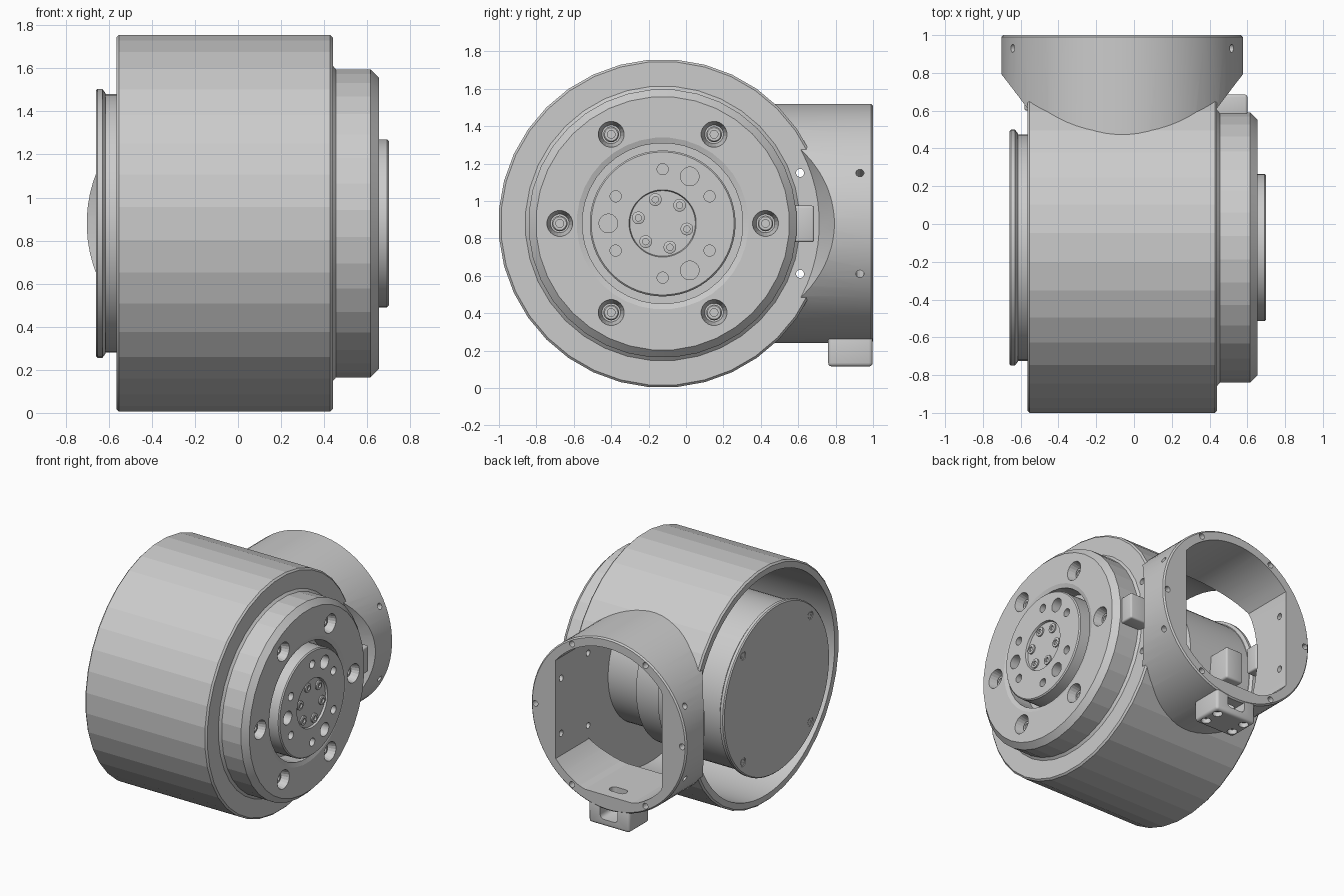
import bpy, bmesh, math
from mathutils import Vector

if "Cube" in bpy.data.objects:
    bpy.data.objects.remove(bpy.data.objects["Cube"], do_unlink=True)

X = Vector((1, 0, 0))
Y = Vector((0, 1, 0))
Z = Vector((0, 0, 1))
AXIS = Vector((0, -0.125, 0.88))       # main drum axis, along x
PORT = Vector((-0.0625, 0, 0.88))      # side port axis, along y

grey = bpy.data.materials.new("machined_grey")
grey.use_nodes = True
grey.diffuse_color = (0.6, 0.6, 0.6, 1)
grey.node_tree.nodes["Principled BSDF"].inputs["Base Color"].default_value = (0.6, 0.6, 0.6, 1)


def finish(name, bm):
    bmesh.ops.recalc_face_normals(bm, faces=bm.faces)
    me = bpy.data.meshes.new(name)
    bm.to_mesh(me)
    bm.free()
    me.materials.append(grey)
    ob = bpy.data.objects.new(name, me)
    bpy.context.collection.objects.link(ob)
    return ob


def lathe(name, parts):
    """Capped solids of revolution; each part is (profile, origin, axis, sides)."""
    bm = bmesh.new()
    for profile, origin, axis, n in parts:
        q = X.rotation_difference(axis)
        rings = []
        for a, r in profile:
            angles = [2 * math.pi * (i + 0.5) / n for i in range(n)]
            rings.append([bm.verts.new(origin + q @ Vector((a, r * math.cos(t), r * math.sin(t))))
                          for t in angles])
        for A, B in zip(rings, rings[1:]):
            for i in range(n):
                j = (i + 1) % n
                bm.faces.new((A[i], A[j], B[j], B[i]))
        bm.faces.new(rings[0])
        bm.faces.new(rings[-1])
    return finish(name, bm)


def rod(r, a, b, origin, axis=X, n=20, r2=None):
    return ([(a, r), (b, r2 or r)], origin, axis, n)


def box(name, lo, hi, bevel=0.0):
    bm = bmesh.new()
    bmesh.ops.create_cube(bm, size=1)
    for v in bm.verts:
        v.co = Vector([l + (c + 0.5) * (h - l) for l, h, c in zip(lo, hi, v.co)])
    if bevel:
        bmesh.ops.bevel(bm, geom=bm.edges[:], offset=bevel, segments=3, profile=0.5, affect='EDGES')
    return finish(name, bm)


def boolean(ob, tool, op='DIFFERENCE'):
    m = ob.modifiers.new("bool", 'BOOLEAN')
    m.operation, m.object, m.solver = op, tool, 'EXACT'
    bpy.context.view_layer.update()
    dg = bpy.context.evaluated_depsgraph_get()
    ob_mesh = bpy.data.meshes.new_from_object(ob.evaluated_get(dg))
    ob.modifiers.clear()
    ob.data = ob_mesh
    bpy.data.objects.remove(tool, do_unlink=True)


def around(r, degrees, x=0.0):
    """Points on a circle about the drum axis."""
    return [AXIS + Vector((x, r * math.cos(math.radians(d)), r * math.sin(math.radians(d))))
            for d in degrees]


sixty = range(0, 360, 60)

# Side port, relieved by cones where it overhangs the drum ends
port = lathe("port", [([(0.3, 0.64), (0.99, 0.64), (1.0, 0.63)], PORT, Y, 72)])
boolean(port, lathe("relief_cutter", [
    ([(0.435, 0.835), (0.8, 1.05)], AXIS, X, 72),
    ([(-0.56, 0.835), (-0.925, 1.05)], AXIS, X, 72)]))

# Drum housing with its stepped front collar
housing = lathe("housing", [([
    (-0.565, 0.866), (-0.553, 0.878), (0.428, 0.878), (0.44, 0.866), (0.44, 0.735),
    (0.455, 0.718), (0.615, 0.718), (0.655, 0.678), (0.655, 0.46), (0.645, 0.43),
    (0.5, 0.43)], AXIS, X, 36)])
boolean(housing, port, 'UNION')

# Hollow interior, open at the back end of the drum
boolean(housing, lathe("cavity_cutter", [([(-0.8, 0.82), (0.38, 0.82)], AXIS, X, 72)]))

# Port opening: round, with flat sides and a flat floor
bm = bmesh.new()
outline = []
for i in range(72):
    t = 2 * math.pi * i / 72
    x, z = 0.57 * math.cos(t), 0.57 * math.sin(t)
    p = (max(-0.44, min(0.44, x)), max(-0.53, z))
    if abs(x) > 0.44:
        p = (p[0], max(-0.36, min(0.36, z)))
    outline.append(p)
face = bm.faces.new([bm.verts.new(PORT + Vector((x, 0.2, z))) for x, z in outline])
ext = bmesh.ops.extrude_face_region(bm, geom=[face])
bmesh.ops.translate(bm, vec=(0, 1, 0), verts=[g for g in ext["geom"] if isinstance(g, bmesh.types.BMVert)])
boolean(housing, finish("opening_cutter", bm))

# Bolt and dowel holes in the housing
holes = [rod(0.07, 0.657, 0.57, p, r2=0.05) for p in around(0.55, sixty)]
for d in sixty:
    t = math.radians(d)
    holes.append(rod(0.022, 0.9, 1.1, PORT + Vector((0.605 * math.cos(t), 0, 0.605 * math.sin(t))), Y, 14))
for dz in (-0.27, 0.27):
    holes.append(rod(0.022, -0.8, 0.8, Vector((0, 0.61, 0.88 + dz)), X, 14))
    for dx in (-0.58, 0.58):
        holes.append(rod(0.022, 0.4, 0.7, PORT + Vector((0, 0.93, 0)), Vector((dx, 0, dz)).normalized(), 14))
boolean(housing, lathe("hole_cutter", holes))

# Cable slot in the port floor
boolean(housing, box("slot_cutter", (-0.13, 0.85, 0.2), (0.005, 0.92, 0.5), 0.03))

# Output flange with its centre recess and hole pattern
flange = lathe("output_flange", [([(0.45, 0.39), (0.692, 0.39), (0.70, 0.382), (0.70, 0.18),
                                   (0.685, 0.175)], AXIS, X, 64)])
holes = [rod(0.05, 0.62, 0.8, p) for p in around(0.29, (60, 180, 300))]
holes += [rod(0.03, 0.62, 0.8, p) for p in around(0.29, range(30, 390, 60))]
boolean(flange, lathe("flange_hole_cutter", holes))


def screws(name, points, r, h, axis=X):
    """Socket-head screws."""
    prof = [(0, r), (h * 0.85, r), (h, r * 0.85), (h, r * 0.5), (h * 0.3, r * 0.5)]
    return lathe(name, [(prof, p, axis, 18) for p in points])


collar_screws = screws("collar_screws", around(0.55, sixty, 0.56), 0.042, 0.05)
flange_screws = screws("flange_screws", around(0.133, range(47, 407, 60), 0.68), 0.034, 0.018)

# Motor body and rear cap
motor = lathe("motor", [([
    (-0.655, 0.615), (-0.645, 0.615), (-0.625, 0.60), (-0.1, 0.60), (-0.09, 0.57),
    (0.1, 0.57), (0.12, 0.5), (0.45, 0.5)], AXIS, X, 72)])
rear_cap = lathe("rear_cap", [([(-0.66, 0.617), (-0.652, 0.625), (-0.63, 0.625), (-0.615, 0.605)],
                               AXIS, X, 72)])
cap_points = around(0.56, (45, 135, 225, 315))
boolean(rear_cap, lathe("cap_hole_cutter", [rod(0.032, -0.7, -0.64, p) for p in cap_points]))
cap_screws = screws("cap_screws", [p + Vector((-0.638, 0, 0)) for p in cap_points], 0.025, 0.018, -X)

# Cable covers beside the port, and a connector on the motor
front_cover = box("front_cable_cover", (0.42, 0.57, 0.78), (0.60, 0.685, 0.975), 0.012)
rear_cover = box("rear_cable_cover", (-0.58, 0.6, 0.78), (-0.49, 0.70, 0.975), 0.012)
connector = box("connector", (-0.42, 0.42, 0.66), (-0.28, 0.64, 0.90), 0.015)

# Bracket under the port with a cable window and counterbored holes
bracket = box("bracket", (-0.23, 0.76, 0.115), (0.105, 0.998, 0.28), 0.02)
boolean(bracket, box("window_cutter", (-0.135, 0.84, 0.165), (0.01, 1.1, 0.35), 0.03))
feet = [Vector((-0.0625 + sx * 0.115, y, 0)) for sx in (-1, 1) for y in (0.82, 0.94)]
boolean(bracket, lathe("bracket_hole_cutter", [rod(0.034, 0.05, 0.17, p, Z) for p in feet]))
bracket_screws = screws("bracket_screws", [p + Vector((0, 0, 0.172)) for p in feet], 0.026, 0.03, -Z)

# Keep the drum facets crisp while finer round surfaces stay smooth
for ob in (housing, flange, collar_screws, flange_screws, motor, rear_cap, cap_screws,
           front_cover, rear_cover, connector, bracket, bracket_screws):
    bpy.ops.object.select_all(action='DESELECT')
    ob.select_set(True)
    bpy.context.view_layer.objects.active = ob
    limit = 9 if ob is housing else 31
    bpy.ops.object.shade_smooth_by_angle(angle=math.radians(limit))
